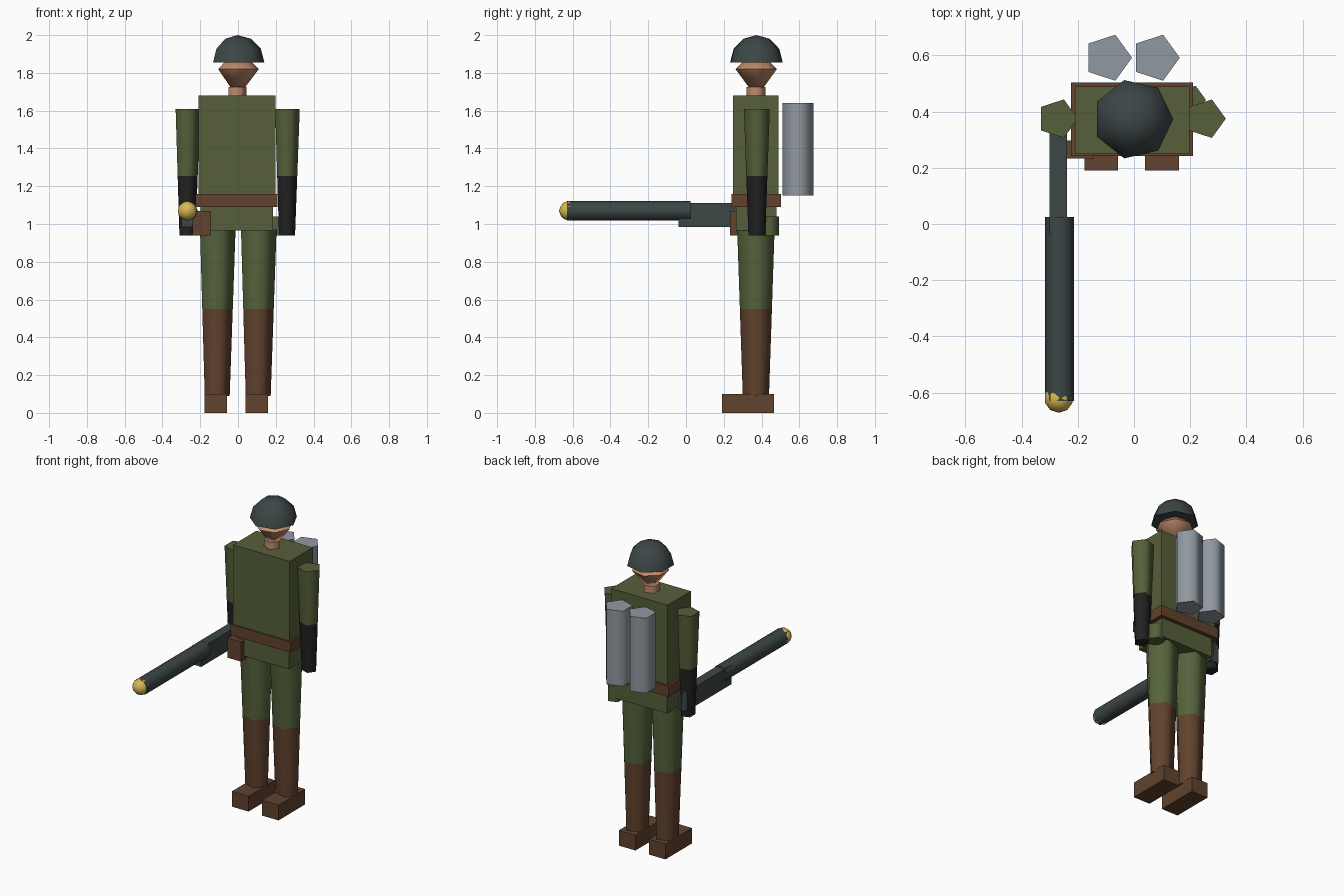
import bpy, bmesh, math
from mathutils import Matrix, Vector

if "Cube" in bpy.data.objects:
    bpy.data.objects.remove(bpy.data.objects["Cube"])


def linear(c):
    return c / 12.92 if c <= 0.04045 else ((c + 0.055) / 1.055) ** 2.4


def material(name, *rgb):
    mat = bpy.data.materials.new(name)
    color = [linear(c) for c in rgb] + [1.0]
    mat.use_nodes = True
    mat.diffuse_color = color
    mat.node_tree.nodes["Principled BSDF"].inputs["Base Color"].default_value = color
    return mat


olive = material("olive", 0.335, 0.375, 0.225)
trouser = material("trouser_green", 0.335, 0.39, 0.235)
brown = material("leather_brown", 0.38, 0.26, 0.18)
steel = material("dark_steel", 0.235, 0.275, 0.275)
black = material("glove_black", 0.13, 0.13, 0.135)
skin = material("skin", 0.76, 0.55, 0.42)
gold = material("brass", 0.84, 0.72, 0.32)
grey = material("tank_grey", 0.57, 0.60, 0.63)


def finish(name, bm, *mats):
    """Turn a bmesh into an object, smooth round the sides and sharp at the rims."""
    bmesh.ops.recalc_face_normals(bm, faces=bm.faces)
    mesh = bpy.data.meshes.new(name)
    bm.to_mesh(mesh)
    bm.free()
    for mat in mats:
        mesh.materials.append(mat)
    mesh.shade_smooth()
    mesh.set_sharp_from_angle(angle=math.radians(75))
    obj = bpy.data.objects.new(name, mesh)
    bpy.context.collection.objects.link(obj)
    return obj


def box(name, x, y, z, mat):
    """Box given by its low and high limit on each axis."""
    bm = bmesh.new()
    bmesh.ops.create_cube(bm, size=1)
    for v in bm.verts:
        v.co = Vector([(r[0] + r[1]) / 2 + c * (r[1] - r[0]) for c, r in zip(v.co, (x, y, z))])
    return finish(name, bm, mat)


def lathe(name, x, y, profile, sides, mat, lower=None, split=0):
    """Stack of rings (radius, z), with an optional second colour below split."""
    bm = bmesh.new()
    rings = []
    for r, z in profile:
        angles = [math.tau * i / sides for i in range(sides if r else 1)]
        rings.append([bm.verts.new((x + r * math.cos(a), y + r * math.sin(a), z)) for a in angles])
    for a, b in zip(rings, rings[1:]):
        for i in range(sides):
            j = (i + 1) % sides
            corners = [a[i % len(a)], a[j % len(a)], b[j % len(b)], b[i % len(b)]]
            bm.faces.new(list(dict.fromkeys(corners)))
    for ring in (rings[0], rings[-1]):
        if len(ring) > 1:
            bm.faces.new(ring)
    if lower:
        for f in bm.faces:
            f.material_index = int(f.calc_center_median().z < split)
    return finish(name, bm, mat, *([lower] if lower else []))


def limb(name, x, y, r_low, r_high, z_low, z_high, split, upper, lower):
    """Tapered five-sided limb in two colours."""
    r_mid = r_low + (r_high - r_low) * (split - z_low) / (z_high - z_low)
    lathe(name, x, y, [(r_low, z_low), (r_mid, split), (r_high, z_high)], 5, upper, lower, split)


# Body
box("torso", (-0.21, 0.198), (0.25, 0.49), (1.12, 1.68), olive)
box("jacket_skirt", (-0.198, 0.185), (0.265, 0.48), (0.965, 1.12), olive)
box("belt", (-0.225, 0.21), (0.242, 0.504), (1.09, 1.16), brown)
box("belt_pouch", (-0.24, -0.142), (0.234, 0.298), (0.94, 1.07), brown)
lathe("hip_canteen", 0.203, 0.442, [(0.053, 0.94), (0.053, 1.04)], 5, olive)

# Arms, legs and shoes
for side, arm_x, leg_x in (("left", 0.255, 0.1), ("right", -0.272, -0.117)):
    limb(side + "_arm", arm_x, 0.375, 0.047, 0.072, 0.94, 1.61, 1.255, olive, black)
    limb(side + "_leg", leg_x, 0.37, 0.073, 0.104, 0.09, 0.97, 0.55, trouser, brown)
    box(side + "_shoe", (leg_x - 0.06, leg_x + 0.06), (0.19, 0.465), (0, 0.1), brown)

# Head and helmet
lathe("neck", -0.008, 0.37, [(0.053, 1.67), (0.053, 1.725)], 5, skin)
lathe("head", -0.003, 0.372, [(0, 1.67), (0.113, 1.82), (0, 1.93)], 7, skin)
dome = [(0.143 * math.cos(a), 1.855 + 0.145 * math.sin(a))
        for a in (0, math.pi / 6, math.pi / 3)]
lathe("helmet", -0.003, 0.373, dome + [(0, 2.0)], 7, steel)

# Back tanks
for side, x in (("left", 0.077), ("right", -0.093)):
    lathe(side + "_tank", x, 0.592, [(0.086, 1.15), (0.086, 1.64)], 5, grey)

# Hand-held sprayer: body, barrel and brass nozzle
box("sprayer_body", (-0.30, -0.238), (-0.04, 0.42), (0.985, 1.11), steel)
bm = bmesh.new()
bmesh.ops.create_cone(bm, cap_ends=True, segments=8, radius1=0.052, radius2=0.052, depth=0.655,
                      matrix=Matrix.Translation((-0.265, -0.3025, 1.07))
                      @ Matrix.Rotation(math.pi / 2, 4, "X"))
finish("sprayer_barrel", bm, steel)
bm = bmesh.new()
bmesh.ops.create_icosphere(bm, subdivisions=2, radius=0.052,
                           matrix=Matrix.Translation((-0.268, -0.62, 1.07)))
finish("nozzle", bm, gold)
